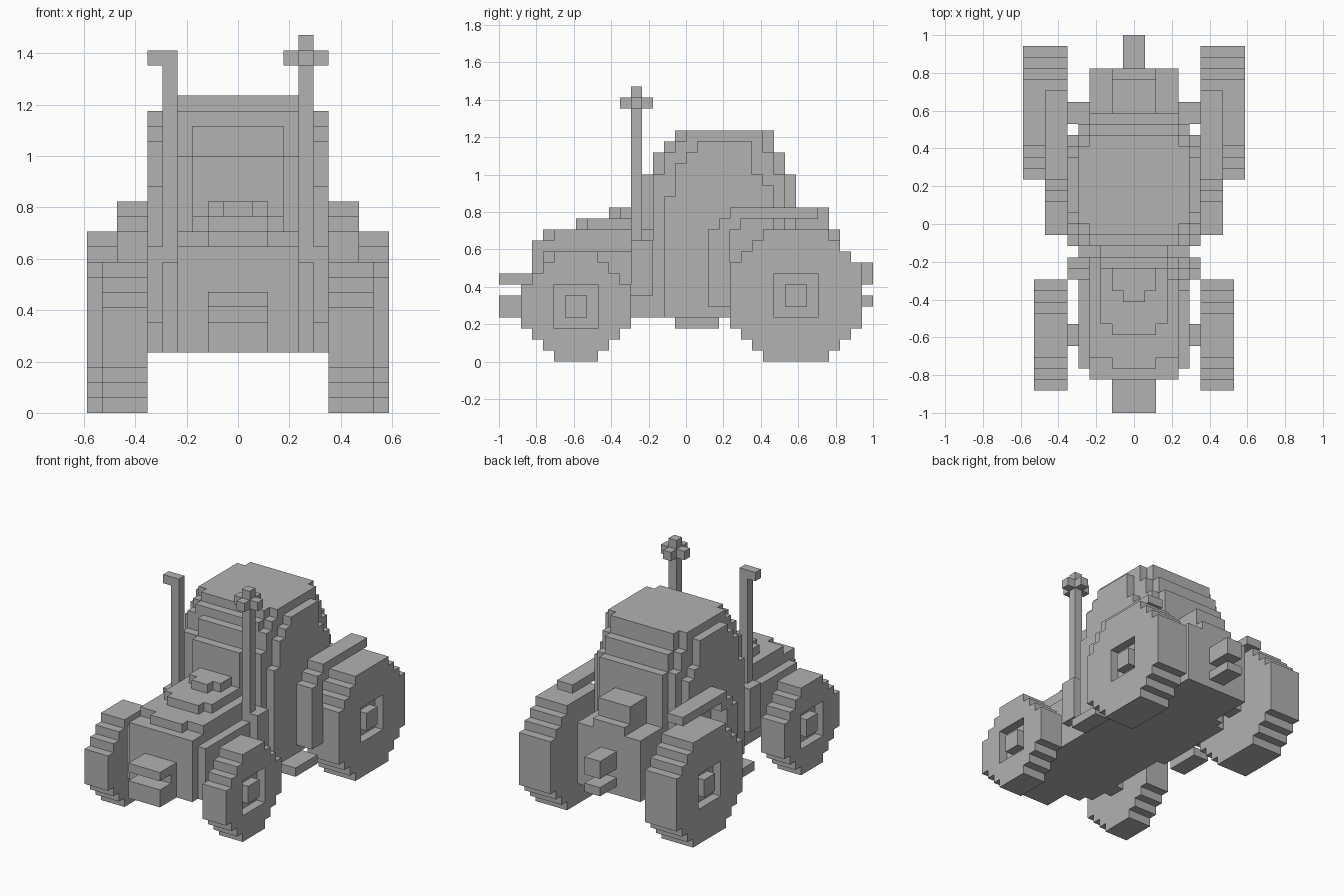
import bpy
import bmesh
from mathutils import Vector

cube = bpy.data.objects.get("Cube")
if cube:
    bpy.data.objects.remove(cube, do_unlink=True)

UNIT = 1 / 17  # one block of the grid

grey = bpy.data.materials.new("plain grey")
grey.use_nodes = True
grey.diffuse_color = (0.445, 0.445, 0.445, 1)
grey.node_tree.nodes["Principled BSDF"].inputs["Base Color"].default_value = grey.diffuse_color


def make(name, boxes):
    """One object from boxes given as x0, x1, y0, y1, z0, z1 in blocks."""
    bm = bmesh.new()
    for x0, x1, y0, y1, z0, z1 in boxes:
        corner, size = Vector((x0, y0, z0)), Vector((x1 - x0, y1 - y0, z1 - z0))
        for v in bmesh.ops.create_cube(bm, size=1)["verts"]:
            v.co = (corner + size / 2 + v.co * size) * UNIT
    mesh = bpy.data.meshes.new(name)
    bm.to_mesh(mesh)
    bm.free()
    mesh.materials.append(grey)
    obj = bpy.data.objects.new(name, mesh)
    bpy.context.collection.objects.link(obj)


def centred(half, y0, y1, z0, z1):
    return (-half, half, y0, y1, z0, z1)


def pair(name, boxes):
    """The same part on the left and, mirrored, on the right."""
    make("left_" + name, boxes)
    make("right_" + name, [(-b, -a, *rest) for a, b, *rest in boxes])


def stepped(half, base, steps):
    """Stepped silhouette: each step is y0, y1, top."""
    return [centred(half, y0, y1, base, top) for y0, y1, top in steps]


def wheel(name, x0, x1, yc, radius, flat):
    """Stepped disc with a square recess and a hub on its outer side."""
    boxes = []
    for row in range(2 * radius):
        half = min(radius, flat + min(row, 2 * radius - 1 - row))
        if abs(row + 0.5 - radius) < 2:
            boxes.append((x0, x1 - 1, yc - half, yc + half, row, row + 1))
            boxes.append((x1 - 1, x1, yc - half, yc - 2, row, row + 1))
            boxes.append((x1 - 1, x1, yc + 2, yc + half, row, row + 1))
        else:
            boxes.append((x0, x1, yc - half, yc + half, row, row + 1))
    boxes.append((x1 - 1, x1, yc - 1, yc + 1, radius - 1, radius + 1))
    pair(name, boxes)


# Wheels and front axle
wheel("front_wheel", 6, 9, -10, 5, 2)
wheel("rear_wheel", 6, 10, 10, 6, 3)
make("front_axle", [centred(6, -11, -9, 4, 6)])
make("rear_axle", [centred(6, 9, 11, 5, 7)])

# Hood, narrowing upward in layers
make("hood", [
    centred(4, -14, -3, 4, 11),
    centred(5, -13, -3, 4, 10),
    centred(4, -12, -3, 11, 12),
    centred(2, -13, -12, 11, 12),
    centred(3, -9, -3, 12, 13),
    centred(2, -10, -9, 12, 13),
    centred(2, -6, -4, 13, 14),
    centred(1, -7, -6, 13, 14),
])
make("front_weight", [centred(2, -17, -14, 4, 6), centred(2, -17, -14, 7, 8),
                      centred(2, -15, -14, 6, 7)])

# Cab: side panels, inner shell, windows and roof
make("cab_sides", stepped(6, 4, [(-2, -1, 15), (-1, 0, 18), (0, 1, 19), (1, 6, 20),
                                 (6, 7, 17), (7, 8, 16)]))
make("cab_shell", stepped(5, 4, [(-3, -2, 17), (-2, -1, 19), (-1, 0, 20), (0, 7, 20),
                                 (7, 8, 19), (8, 9, 17)]))
make("cab_windows", [centred(3, -4, -3, 13, 17), centred(3, -3, -2, 17, 19),
                     centred(4, -2, -1, 17, 20), centred(4, 8, 9, 17, 19),
                     centred(4, 9, 10, 4, 17)])
make("roof", [centred(4, -1, 8, 19, 21), centred(5, 0, 7, 20, 21)])

# Rear housing and hitch
make("rear_housing", [centred(4, 10, 14, 4, 11), centred(2, 10, 14, 11, 12),
                      centred(2, 10, 13, 12, 14)])
make("hitch", [centred(1, 14, 17, 7, 9), centred(1, 14, 17, 5, 6)])

# Fenders, steps and side tanks
pair("fender", [(6, 8, 2, 3, 5, 12), (6, 8, 3, 4, 5, 13), (6, 8, 4, 12, 13, 14),
                (6, 8, 4, 5, 12, 13)])
pair("step", [(6, 8, -1, 3, 3, 4)])
pair("side_tank", [(4, 6, -5, -3, 6, 11)])

# Exhaust with a cross-shaped cap, and the opposite pole with its arm
make("exhaust", [(4, 5, -5, -4, 6, 25), (3, 6, -5, -4, 23, 24), (4, 5, -6, -3, 23, 24)])
make("mirror_pole", [(-5, -4, -5, -4, 6, 24), (-6, -5, -5, -4, 23, 24)])
